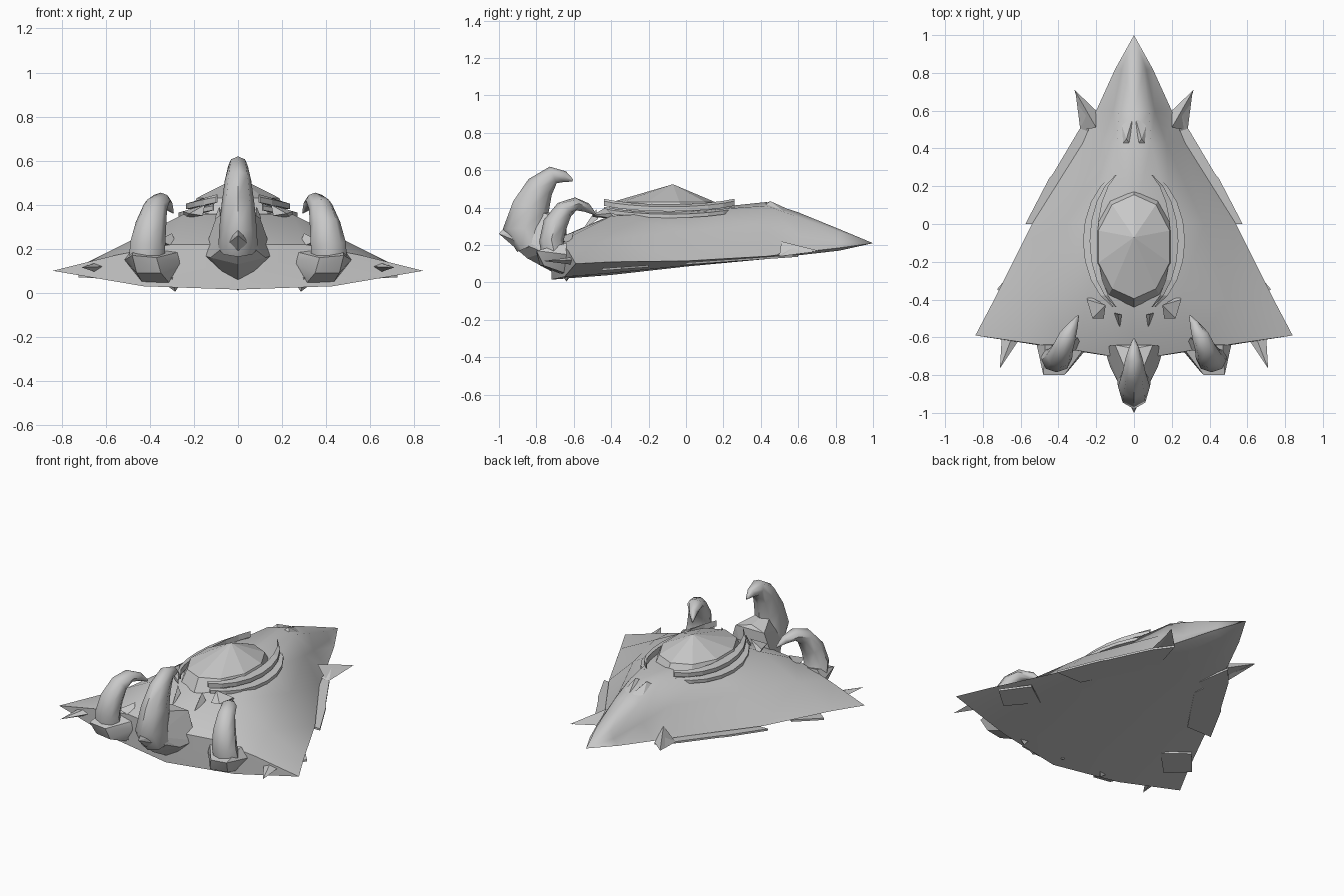
import bpy, bmesh, math
from mathutils import Vector

if "Cube" in bpy.data.objects:
    bpy.data.objects.remove(bpy.data.objects["Cube"])

grey = bpy.data.materials.new("light grey")
grey.diffuse_color = (0.58, 0.58, 0.58, 1)
grey.use_nodes = True
grey.node_tree.nodes["Principled BSDF"].inputs["Base Color"].default_value = grey.diffuse_color


def finish(bm, name, angle=None):
    bmesh.ops.recalc_face_normals(bm, faces=bm.faces)
    me = bpy.data.meshes.new(name)
    bm.to_mesh(me)
    bm.free()
    me.materials.append(grey)
    ob = bpy.data.objects.new(name, me)
    bpy.context.collection.objects.link(ob)
    if angle:
        bpy.ops.object.select_all(action='DESELECT')
        ob.select_set(True)
        bpy.context.view_layer.objects.active = ob
        bpy.ops.object.shade_smooth_by_angle(angle=math.radians(angle))
    return ob


def hull(name, pts, side=1, angle=None):
    """Convex faceted piece through a few corner points."""
    bm = bmesh.new()
    for x, y, z in pts:
        bm.verts.new((x * side, y, z))
    out = bmesh.ops.convex_hull(bm, input=bm.verts)
    loose = [v for v in out["geom_interior"] if isinstance(v, bmesh.types.BMVert)]
    bmesh.ops.delete(bm, geom=loose, context='VERTS')
    return finish(bm, name, angle)


def horn(name, stations, side=1, n=8):
    """Tapered curved horn; station = (x, y, z, half width, half depth)."""
    bm = bmesh.new()
    cs = [Vector((s[0] * side, s[1], s[2])) for s in stations]
    rings = []
    for i, s in enumerate(stations):
        t = (cs[min(i + 1, len(cs) - 1)] - cs[max(i - 1, 0)]).normalized()
        u = Vector((1, 0, 0))
        u = (u - t * u.dot(t)).normalized()
        v = t.cross(u)
        rings.append([bm.verts.new(cs[i] + u * s[3] * math.cos(a) + v * s[4] * math.sin(a))
                      for a in (2 * math.pi * k / n for k in range(n))])
    for a, b in zip(rings, rings[1:]):
        for k in range(n):
            bm.faces.new((a[k], a[(k + 1) % n], b[(k + 1) % n], b[k]))
    bm.faces.new(rings[0])
    bm.faces.new(rings[-1])
    return finish(bm, name, 50)


# Body: half cross-sections from nose edge to tail, mirrored
# (x, y offset, z) from top centre, over the shoulder, to the rim, to the belly
sections = [
    (-0.72, [(0, 0, .22), (.30, .05, .22), (.56, .09, .17), (.84, .13, .10), (.43, .07, .03), (0, 0, .015)]),
    (-0.40, [(0, 0, .36), (.25, 0, .355), (.50, 0, .23), (.74, 0, .11), (.38, 0, .05), (0, 0, .04)]),
    (0.00, [(0, 0, .385), (.20, 0, .38), (.37, 0, .28), (.54, 0, .115), (.28, 0, .09), (0, 0, .085)]),
    (0.43, [(0, 0, .43), (.09, 0, .41), (.17, 0, .30), (.27, 0, .14), (.13, 0, .125), (0, 0, .125)]),
    (0.60, [(0, 0, .375), (.08, 0, .35), (.11, 0, .25), (.20, 0, .16), (.10, 0, .145), (0, 0, .145)]),
    (0.82, [(0, 0, .285), (.05, 0, .27), (.065, 0, .22), (.10, 0, .185), (.05, 0, .17), (0, 0, .17)]),
]
bm = bmesh.new()
rows = [[bm.verts.new((x, y + dy, z)) for x, dy, z in pts] for y, pts in sections]
for a, b in zip(rows, rows[1:]):
    for k in range(5):
        bm.faces.new((a[k], a[k + 1], b[k + 1], b[k]))
tip = bm.verts.new((0, 1, .21))
for k in range(5):
    bm.faces.new((rows[-1][k], rows[-1][k + 1], tip))
bm.faces.new(rows[0])
body = finish(bm, "body", 60)
mirror = body.modifiers.new("mirror", 'MIRROR')
mirror.use_clip = True

# Faceted dome on the back
bm = bmesh.new()
n = 10
dome_rings = []
for scale, z in ((1.0, .35), (.86, .43)):
    dome_rings.append([bm.verts.new((.23 * scale * math.sin(2 * math.pi * k / n),
                                     -.12 + .32 * scale * math.cos(2 * math.pi * k / n), z))
                       for k in range(n)])
apex = bm.verts.new((0, -.07, .525))
for k in range(n):
    j = (k + 1) % n
    bm.faces.new((dome_rings[0][k], dome_rings[0][j], dome_rings[1][j], dome_rings[1][k]))
    bm.faces.new((dome_rings[1][k], dome_rings[1][j], apex))
bm.faces.new(dome_rings[0])
finish(bm, "dome")


def crescent(name, side, width, reach, z, thick):
    """Curved rib hugging the dome, pointed at both ends."""
    bm = bmesh.new()
    rings = []
    for i in range(9):
        t = i / 8
        a = math.radians(25 + 130 * t)
        w = .006 + width * math.sin(math.pi * t)
        x, y = reach * math.sin(a), -.09 + .385 * math.cos(a)
        zc = z - .03 * math.sin(math.pi * t)
        rings.append([bm.verts.new((side * (x + dx), y, zc + dz)) for dx, dz in
                      ((0, -thick), (0, 0), (-w, thick * .5), (-w, -thick))])
    for a, b in zip(rings, rings[1:]):
        for k in range(4):
            bm.faces.new((a[k], a[(k + 1) % 4], b[(k + 1) % 4], b[k]))
    bm.faces.new(rings[0])
    bm.faces.new(rings[-1])
    finish(bm, name)


# Central stinger: faceted prow and curled horn
prow = [(0, -1, .26), (0, -.63, .01), (0, -.85, .13), (0, -.66, .36), (0, -.88, .40)]
for s in (1, -1):
    prow += [(.16 * s, -.65, .17), (.10 * s, -.64, .34), (.125 * s, -.76, .16), (.05 * s, -.9, .26)]
hull("stinger_base", prow)
horn("stinger", [(0, -.82, .20, .09, .09), (0, -.86, .29, .085, .12), (0, -.83, .40, .075, .10),
                 (0, -.78, .51, .06, .075), (0, -.71, .575, .045, .048),
                 (0, -.65, .565, .025, .03), (0, -.605, .545, .004, .006)])

for s, label in ((1, "right"), (-1, "left")):
    crescent("upper_rib_" + label, s, .035, .235, .435, .025)
    crescent("lower_rib_" + label, s, .05, .27, .395, .02)

    # Claw: upright hook bending back and inward
    horn("claw_" + label, [(.415, -.70, .14, .08, .07), (.41, -.72, .22, .08, .065),
                           (.395, -.70, .31, .07, .065), (.375, -.65, .39, .055, .05),
                           (.35, -.59, .42, .045, .035), (.32, -.53, .40, .025, .025),
                           (.295, -.485, .365, .004, .006)], s)
    # Claw jaw: cup under the hook with pointed corners
    hull("claw_jaw_" + label, [(.25, -.64, .19), (.25, -.66, .14), (.37, -.80, .16), (.48, -.80, .17),
                               (.35, -.78, .09), (.46, -.76, .09), (.515, -.64, .15),
                               (.43, -.62, .04), (.30, -.63, .03), (.47, -.64, .21)], s, 40)
    hull("claw_barb_" + label, [(.285, -.64, .005), (.36, -.62, .06), (.25, -.60, .06), (.30, -.68, .07)], s)
    hull("claw_fin_" + label, [(.34, -.62, .2), (.27, -.66, .20), (.30, -.60, .27), (.36, -.68, .24)], s)

    # Flat forward spike at the wing corner
    hull("wing_spike_" + label, [(.71, -.765, .115), (.60, -.60, .12), (.70, -.60, .12),
                                 (.65, -.61, .135), (.65, -.61, .095)], s)
    # Rear fins beside the tail
    hull("tail_fin_" + label, [(.315, .71, .17), (.20, .60, .15), (.26, .50, .15), (.20, .51, .22)], s)
    hull("tail_barb_" + label, [(.31, .70, .165), (.285, .505, .14), (.24, .49, .15), (.25, .58, .19)], s)
    # Thin jagged skirt plates below the rim
    for i, plate in enumerate((
            [(.725, -.345), (.70, -.34), (.60, -.20), (.45, -.30), (.60, -.45)],
            [(.575, 0), (.45, .24), (.24, .50), (.20, .30), (.40, 0)],
            [(.45, .23), (.29, .50), (.20, .60), (.15, .40)])):
        hull("skirt_plate_%d_%s" % (i + 1, label),
             [(x, y, .095 + .07 * y + dz) for x, y in plate for dz in (0, .012)], s)
    # Small fins in front of and behind the dome
    hull("front_fin_" + label, [(.075, -.555, .28), (.065, -.48, .345), (.105, -.47, .34), (.085, -.48, .39)], s)
    hull("rear_fin_" + label, [(.01, .55, .39), (.02, .42, .42), (.065, .42, .41), (.04, .45, .435),
                               (.075, .55, .36)], s)
    # Side brow plates flanking the dome front
    hull("brow_plate_" + label, [(.15, -.43, .40), (.25, -.40, .37), (.22, -.50, .36), (.16, -.50, .35),
                                 (.24, -.38, .34)], s)
